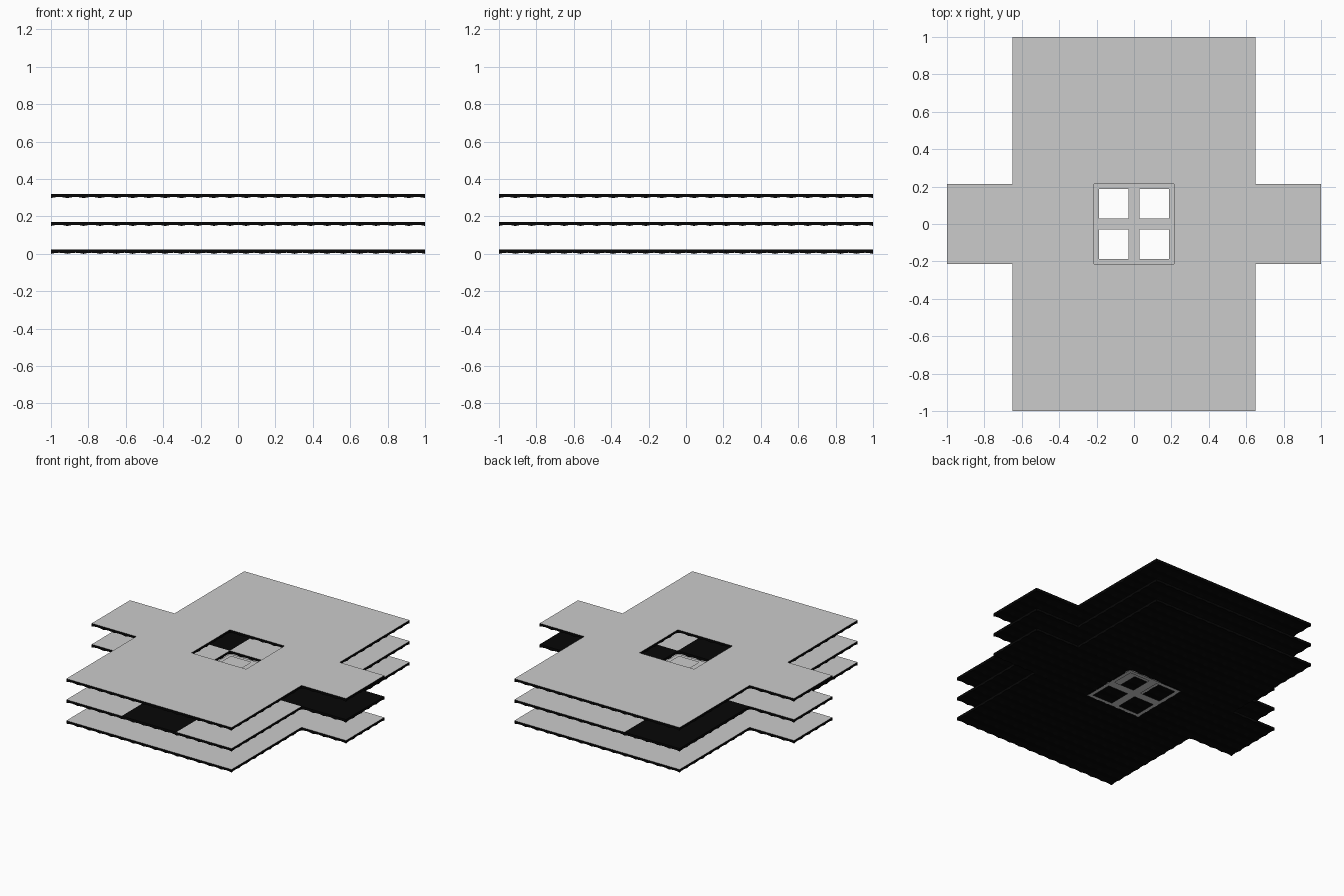
import bpy
import bmesh
from math import sin, pi

if "Cube" in bpy.data.objects:
    bpy.data.objects.remove(bpy.data.objects["Cube"])


def make_material(name, value):
    mat = bpy.data.materials.new(name)
    mat.use_nodes = True
    color = (value, value, value, 1)
    mat.diffuse_color = color
    mat.node_tree.nodes["Principled BSDF"].inputs["Base Color"].default_value = color
    return mat


GREY = make_material("light grey", 0.6)
BLACK = make_material("black", 0.002)

CORE = 0.215      # half width of the centre square and the arms
SIDE = 0.65       # half width of the main slab
THICK = 0.022
WAVE = 0.006      # depth of the scalloped underside
STEPS = 4         # subdivisions of each scallop
PITCH = 0.0865    # width of each scallop
LEVELS = [("bottom", 0.0), ("middle", 0.149), ("top", 0.298)]


def finish(bm, name, paint):
    """Turn a bmesh into an object, colouring each face by a rule."""
    bmesh.ops.recalc_face_normals(bm, faces=bm.faces)
    bm.normal_update()
    for f in bm.faces:
        f.material_index = paint(f)
    mesh = bpy.data.meshes.new(name)
    bm.to_mesh(mesh)
    bm.free()
    mesh.materials.append(GREY)
    mesh.materials.append(BLACK)
    obj = bpy.data.objects.new(name, mesh)
    bpy.context.collection.objects.link(obj)


def scalloped_tile(name, x0, x1, y0, y1, z, dark):
    """Flat-topped slab whose underside is a field of shallow vaults."""
    nx, ny = round((x1 - x0) / PITCH), round((y1 - y0) / PITCH)
    bm = bmesh.new()
    bmesh.ops.create_grid(bm, x_segments=nx * STEPS, y_segments=ny * STEPS, size=0.5)
    for v in bm.verts:
        u, w = v.co.x + 0.5, v.co.y + 0.5
        rise = WAVE * (abs(sin(pi * nx * u)) + abs(sin(pi * ny * w)))
        v.co = (x0 + u * (x1 - x0), y0 + w * (y1 - y0), z + rise)
    rim = [e for e in bm.edges if e.is_boundary]
    walls = bmesh.ops.extrude_edge_only(bm, edges=rim)["geom"]
    for v in walls:
        if isinstance(v, bmesh.types.BMVert):
            v.co.z = z + THICK
    lid = [e for e in bm.edges if e.is_boundary]
    bmesh.ops.edgeloop_fill(bm, edges=lid)
    top = z + THICK - 0.0001
    finish(bm, name,
           lambda f: 1 if dark or min(v.co.z for v in f.verts) < top else 0)


def grille(name, z, black_below):
    """Square panel with four window openings."""
    stops = [-CORE, -0.187, -0.03, 0.03, 0.187, CORE]
    bm = bmesh.new()
    grid = [[bm.verts.new((x, y, z)) for y in stops] for x in stops]
    for i in range(5):
        for j in range(5):
            if i % 2 == 0 or j % 2 == 0:
                bm.faces.new((grid[i][j], grid[i + 1][j],
                              grid[i + 1][j + 1], grid[i][j + 1]))
    bmesh.ops.solidify(bm, geom=bm.faces[:], thickness=THICK)
    low = min(v.co.z for v in bm.verts)
    for v in bm.verts:
        v.co.z += z - low
    finish(bm, name, lambda f: 1 if black_below and f.normal.z < 0.5 else 0)


# Column and row extents of the three-by-three layout
SPANS = {-1: (-1, -CORE), 0: (-CORE, CORE), 1: (CORE, 1)}
X_NAMES = {-1: "right", 0: "centre", 1: "left"}
Y_NAMES = {-1: "front", 0: "mid", 1: "back"}
DARK_TILES = {(1, 0), (0, -1), (-1, 1)}   # middle level only

for level, z in LEVELS:
    for i, (x0, x1) in SPANS.items():
        for j, (y0, y1) in SPANS.items():
            if i == 0 and j == 0:
                continue
            # Corner tiles stop at the main slab; only side arms reach further
            if j != 0:
                x0c, x1c = max(x0, -SIDE), min(x1, SIDE)
            else:
                x0c, x1c = x0, x1
            dark = level == "middle" and (i, j) in DARK_TILES
            scalloped_tile(f"{level}_{Y_NAMES[j]}_{X_NAMES[i]}_tile",
                           x0c, x1c, y0, y1, z, dark)
    # The top level is open at the centre
    if level != "top":
        grille(f"{level}_grille", z, level == "middle")
